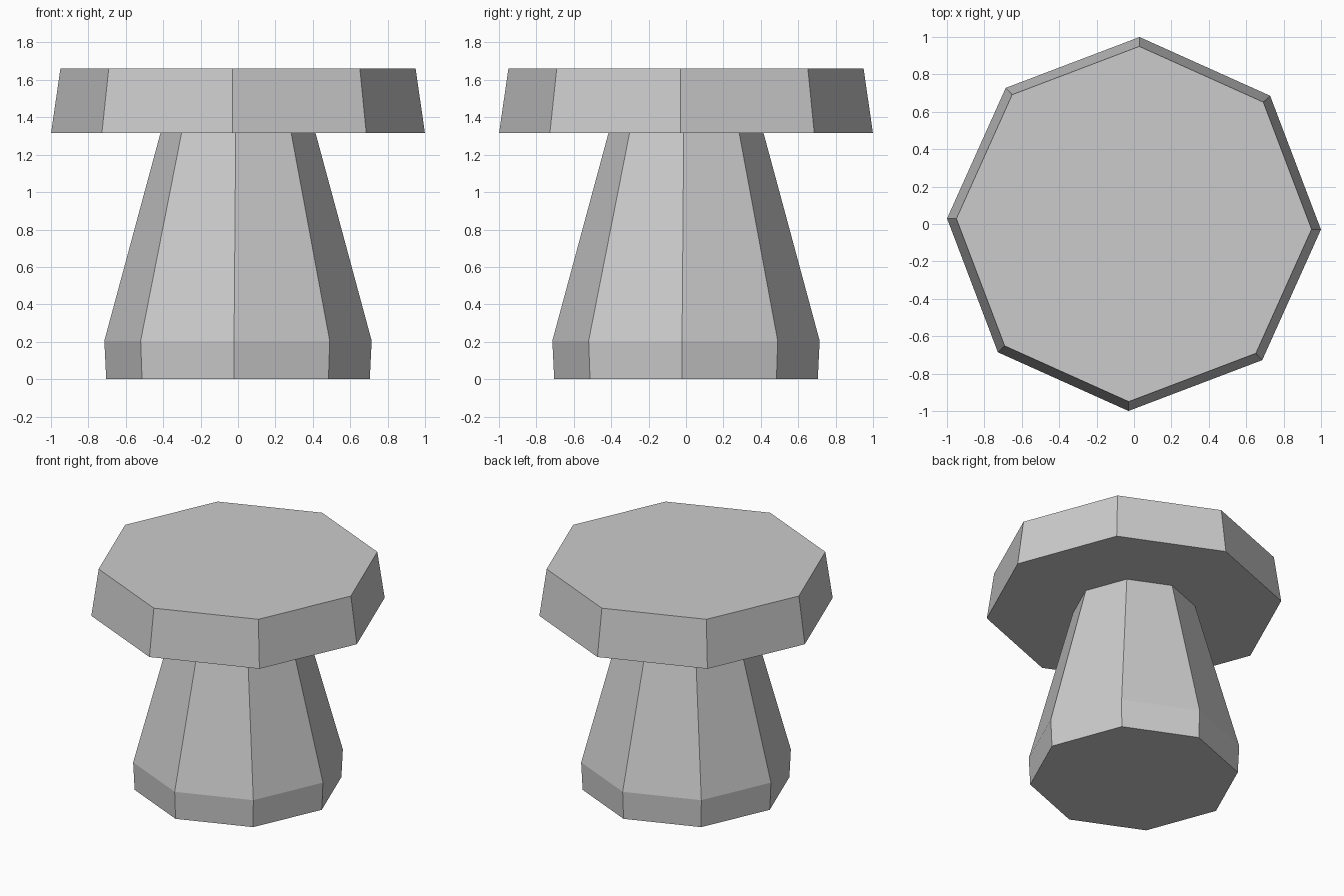
import bpy
import bmesh
from math import cos, sin, radians, tau

SIDES = 8
TURN = radians(-1.7)

cube = bpy.data.objects.get("Cube")
if cube:
    bpy.data.objects.remove(cube, do_unlink=True)

# Plain grey finish
grey = bpy.data.materials.new("plain_grey")
grey.use_nodes = True
colour = (0.6, 0.6, 0.6, 1)
grey.diffuse_color = colour
grey.node_tree.nodes["Principled BSDF"].inputs["Base Color"].default_value = colour


def octagonal_part(name, profile):
    """Stack octagonal rings from (radius, height) pairs and cap both ends."""
    bm = bmesh.new()
    rings = []
    for radius, z in profile:
        angles = [TURN + tau * i / SIDES for i in range(SIDES)]
        rings.append([bm.verts.new((radius * cos(a), radius * sin(a), z)) for a in angles])
    for low, high in zip(rings, rings[1:]):
        for i in range(SIDES):
            j = (i + 1) % SIDES
            bm.faces.new((low[i], low[j], high[j], high[i]))
    bm.faces.new(rings[0][::-1])
    bm.faces.new(rings[-1])
    mesh = bpy.data.meshes.new(name)
    bm.to_mesh(mesh)
    bm.free()
    mesh.materials.append(grey)
    part = bpy.data.objects.new(name, mesh)
    bpy.context.collection.objects.link(part)
    return part


# Tapered stem with a short upright foot
octagonal_part("stem", [(0.705, 0), (0.715, 0.205), (0.415, 1.315)])

# Wide flat cap, slightly narrower at the top
octagonal_part("cap", [(1.0, 1.315), (0.95, 1.66)])
